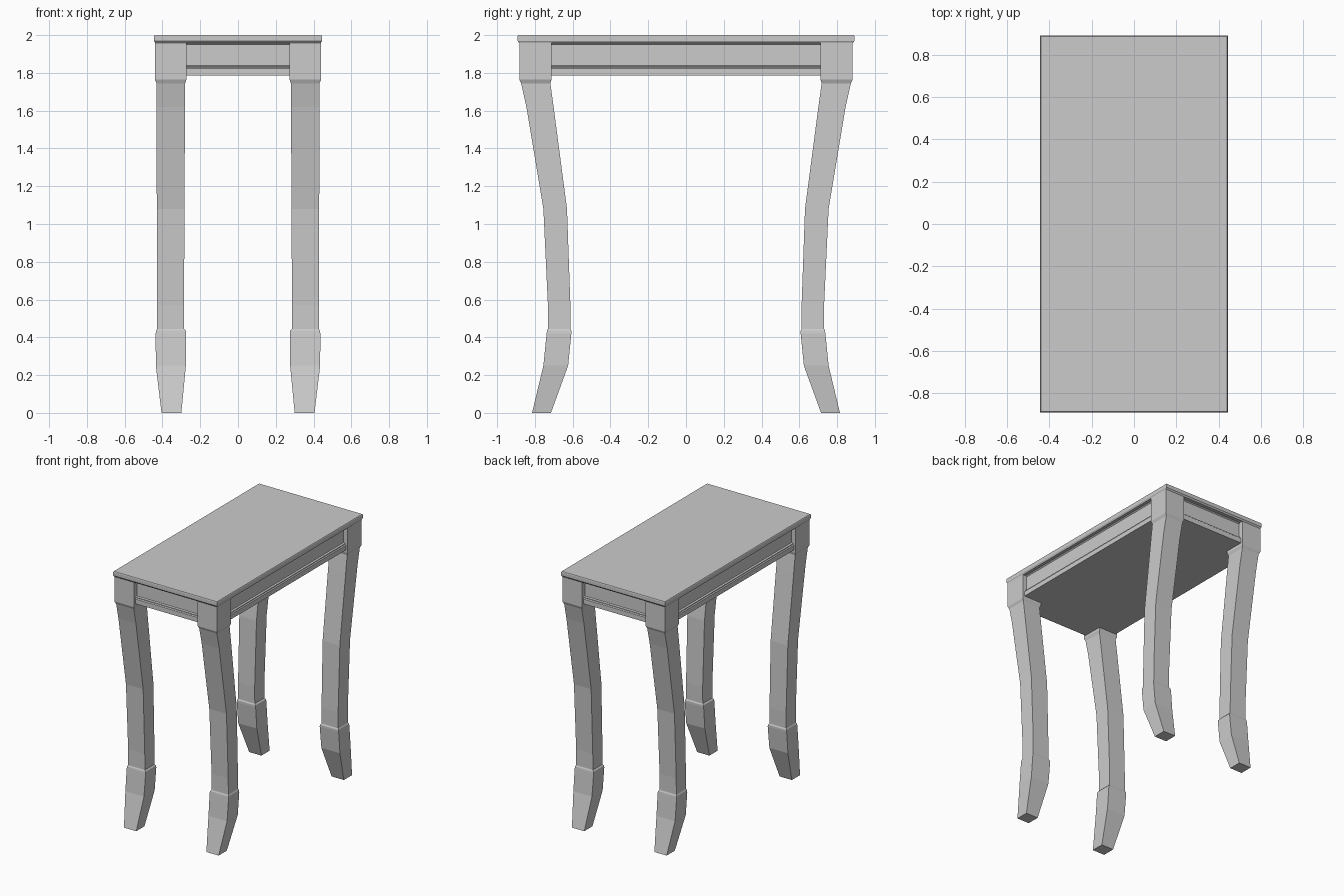
import bpy, bmesh


def loft(name, rings, mx=1, my=1):
    """Stack rectangular sections (x0, x1, y0, y1, z) into a closed solid."""
    bm = bmesh.new()
    loops = []
    for x0, x1, y0, y1, z in rings:
        loops.append([bm.verts.new((mx * x, my * y, z))
                      for x, y in ((x0, y0), (x1, y0), (x1, y1), (x0, y1))])
    for a, b in zip(loops, loops[1:]):
        for i in range(4):
            j = (i + 1) % 4
            bm.faces.new((a[i], a[j], b[j], b[i]))
    bm.faces.new(loops[0][::-1])
    bm.faces.new(loops[-1])
    bmesh.ops.recalc_face_normals(bm, faces=bm.faces)
    mesh = bpy.data.meshes.new(name)
    bm.to_mesh(mesh)
    bm.free()
    ob = bpy.data.objects.new(name, mesh)
    bpy.context.collection.objects.link(ob)
    return ob


def centred(sections):
    return [(-x, x, -y, y, z) for x, y, z in sections]


# Table top with a small eased edge
loft("table_top", centred([(0.437, 0.882, 1.957), (0.444, 0.891, 1.968),
                           (0.444, 0.891, 1.995), (0.441, 0.888, 2.0)]))

# Apron: recessed panel band above a protruding lower moulding
loft("apron", centred([(0.425, 0.865, 1.785), (0.425, 0.865, 1.822),
                       (0.418, 0.858, 1.828), (0.418, 0.858, 1.834),
                       (0.405, 0.845, 1.838), (0.405, 0.845, 1.95),
                       (0.418, 0.858, 1.96)]))

# Curved legs: square top block, bowed shaft, ankle collar, splayed foot
leg = [(0.30, 0.405, 0.715, 0.815, 0.0),
       (0.276, 0.435, 0.624, 0.755, 0.25),
       (0.274, 0.436, 0.607, 0.738, 0.42),
       (0.276, 0.434, 0.607, 0.736, 0.435),
       (0.285, 0.429, 0.612, 0.731, 0.445),
       (0.286, 0.428, 0.612, 0.731, 0.57),
       (0.283, 0.430, 0.630, 0.755, 1.08),
       (0.281, 0.431, 0.701, 0.845, 1.62),
       (0.280, 0.431, 0.718, 0.873, 1.745),
       (0.273, 0.440, 0.712, 0.882, 1.765),
       (0.273, 0.440, 0.712, 0.882, 1.96)]
for mx, side in ((-1, "left"), (1, "right")):
    for my, end in ((-1, "front"), (1, "back")):
        loft(f"{end}_{side}_leg", leg, mx, my)
